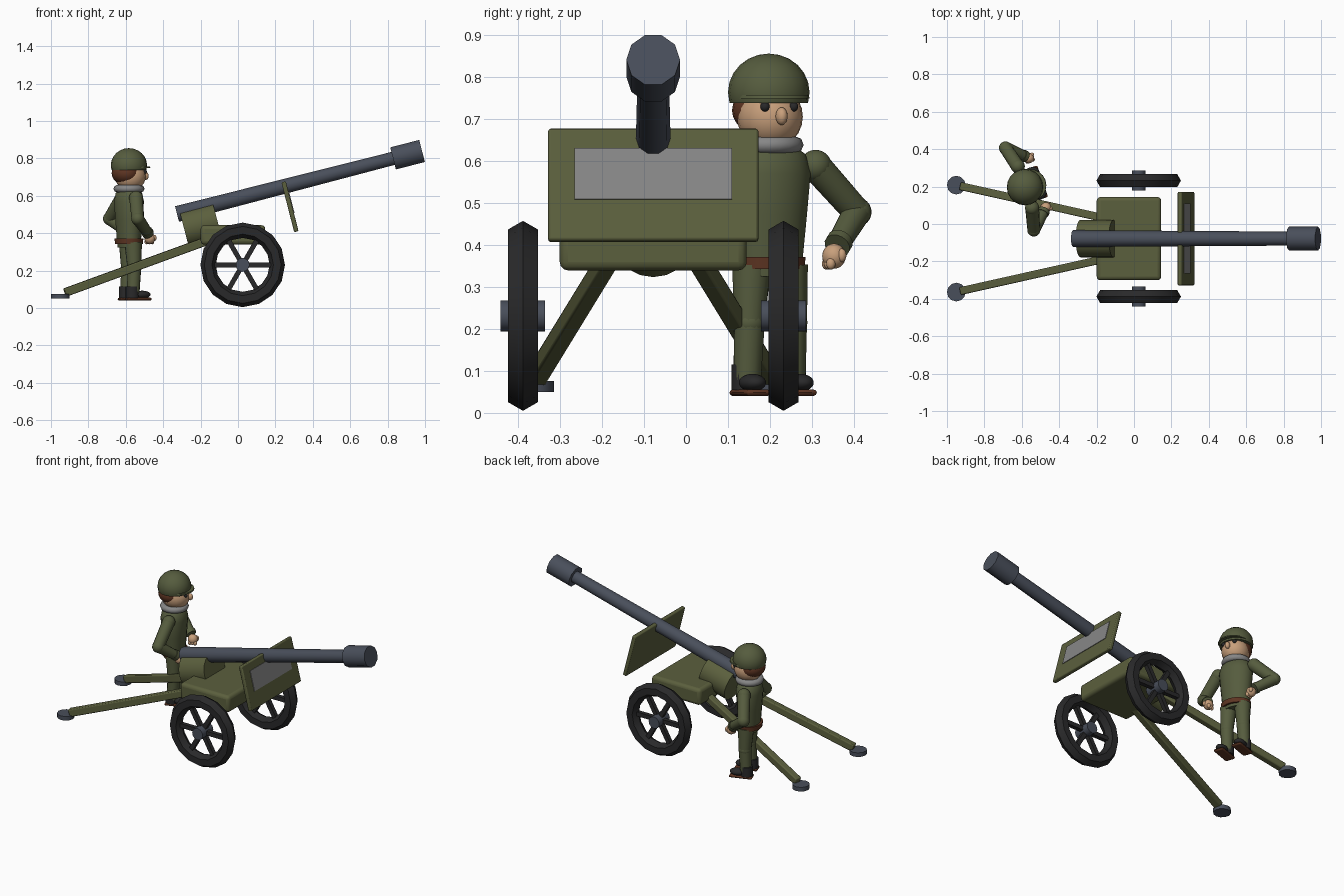
import bpy, bmesh
from math import radians, pi, cos, sin
from mathutils import Vector, Matrix

if "Cube" in bpy.data.objects:
    bpy.data.objects.remove(bpy.data.objects["Cube"])


def material(name, r, g, b):
    m = bpy.data.materials.new(name)
    m.use_nodes = True
    m.diffuse_color = (r, g, b, 1)
    m.node_tree.nodes["Principled BSDF"].inputs["Base Color"].default_value = (r, g, b, 1)
    return m


GREEN = material("olive paint", .105, .115, .047)
CLOTH = material("olive cloth", .092, .107, .048)
METAL = material("gunmetal", .066, .077, .103)
BLACK = material("tyre black", .022, .022, .023)
GREY = material("light grey", .24, .24, .24)
SKIN = material("skin", .58, .35, .2)
BROWN = material("brown leather", .11, .035, .016)
WORLD = Matrix()


def finish(bm, name, mat, matrix, bevel=0, segments=2, angle=35):
    bmesh.ops.recalc_face_normals(bm, faces=bm.faces[:])
    mesh = bpy.data.meshes.new(name)
    bm.to_mesh(mesh)
    bm.free()
    mesh.materials.append(mat)
    ob = bpy.data.objects.new(name, mesh)
    ob.matrix_world = matrix
    bpy.context.collection.objects.link(ob)
    if bevel:
        mod = ob.modifiers.new("rounded edges", "BEVEL")
        mod.width, mod.segments = bevel, segments
    bpy.ops.object.select_all(action="DESELECT")
    ob.select_set(True)
    bpy.context.view_layer.objects.active = ob
    bpy.ops.object.shade_smooth_by_angle(angle=radians(angle))
    return ob


def along(a, b):
    """Matrix centred between a and b with local z pointing at b."""
    a, b = Vector(a), Vector(b)
    return Matrix.Translation((a + b) / 2) @ (b - a).to_track_quat("Z", "Y").to_matrix().to_4x4()


def tube(name, a, b, r1, r2, mat, sides=16, frame=WORLD, angle=40):
    bm = bmesh.new()
    bmesh.ops.create_cone(bm, cap_ends=True, segments=sides, radius1=r1, radius2=r2,
                          depth=(Vector(b) - Vector(a)).length,
                          matrix=Matrix.Rotation(pi / 2, 4, "Z"))
    return finish(bm, name, mat, frame @ along(a, b), angle=angle)


def box(name, matrix, size, mat, bevel=0, segments=2):
    bm = bmesh.new()
    bmesh.ops.create_cube(bm, size=1, matrix=Matrix.Diagonal((*size, 1)))
    return finish(bm, name, mat, matrix, bevel, segments)


def ball(name, loc, size, mat, frame=WORLD, cut=None):
    """Ellipsoid with radii size; everything below local height cut is removed."""
    bm = bmesh.new()
    bmesh.ops.create_uvsphere(bm, u_segments=20, v_segments=12, radius=1,
                              matrix=Matrix.Diagonal((*size, 1)))
    if cut is not None:
        res = bmesh.ops.bisect_plane(bm, geom=bm.verts[:] + bm.edges[:] + bm.faces[:],
                                     plane_co=(0, 0, cut), plane_no=(0, 0, 1), clear_inner=True)
        bmesh.ops.holes_fill(bm, edges=[e for e in res["geom_cut"] if isinstance(e, bmesh.types.BMEdge)])
    return finish(bm, name, mat, frame @ Matrix.Translation(loc), angle=60)


def sweep(name, rings, mat, matrix, closed=False, angle=40):
    """Skin a list of equal-length point rings."""
    bm = bmesh.new()
    loops = [[bm.verts.new(p) for p in ring] for ring in rings]
    pairs = list(zip(loops, loops[1:])) + ([(loops[-1], loops[0])] if closed else [])
    for lo, hi in pairs:
        for i in range(len(lo)):
            j = (i + 1) % len(lo)
            bm.faces.new((lo[i], lo[j], hi[j], hi[i]))
    if not closed:
        bm.faces.new(loops[0])
        bm.faces.new(loops[-1])
    return finish(bm, name, mat, matrix, angle=angle)


def torus(name, matrix, major, minor, n, m, mat, angle=40):
    rings = []
    for i in range(n):
        a = 2 * pi * i / n
        ring = [(major + minor * cos(2 * pi * k / m), minor * sin(2 * pi * k / m)) for k in range(m)]
        rings.append([(r * cos(a), r * sin(a), z) for r, z in ring])
    return sweep(name, rings, mat, matrix, True, angle)


def lathe(name, profile, mat, frame, squash=1):
    rings = [[(r * squash * cos(k * pi / 10), r * sin(k * pi / 10), z) for k in range(20)]
             for r, z in profile]
    return sweep(name, rings, mat, frame, angle=50)


# --- Gun: everything is symmetric about this y ---
MID = -.078
breech = Vector((-.326, MID, .503))
tip = Vector((.984, MID, .84))
aim = (tip - breech).normalized()
pitch = Matrix.Rotation(-radians(14.4), 4, "Y")

tube("barrel", breech, tip - aim * .08, .045, .037, METAL, 10)
tube("muzzle", tip - aim * .16, tip, .064, .064, METAL, 10)
tube("cradle", (-.287, MID, .42), (-.11, MID, .466), .1, .1, GREEN, 20)
box("carriage", Matrix.Translation((-.027, MID, .391)), (.345, .445, .104), GREEN, .02, 3)

shield = Matrix.Translation((.278, MID, .5415)) @ pitch
box("shield", shield, (.024, .5, .275), GREEN, .006)
box("shield_panel", shield @ Matrix.Translation((.011, 0, .025)), (.009, .374, .125), GREY)

for side, label in ((1, "left"), (-1, "right")):
    # Wheel with rim, three crossing spoke bars and hub
    wheel = Matrix.Translation((.025, MID + side * .31, .231)) @ Matrix.Rotation(pi / 2, 4, "X")
    torus(label + "_tyre", wheel, .185, .041, 16, 6, BLACK)
    for k in range(3):
        box(f"{label}_spoke_{k + 1}", wheel @ Matrix.Rotation(k * pi / 3, 4, "Z"),
            (.36, .026, .026), BLACK)
    hub = Vector((.025, MID + side * .31, .231))
    reach = Vector((0, .053, 0))
    tube(label + "_hub", hub - reach, hub + reach, .037, .037, METAL, 12)
    # Trail leg and ground pad
    low, high = (-.925, MID + side * .28, .083), (-.11, MID + side * .098, .38)
    span = (Vector(high) - Vector(low)).length
    box(label + "_trail", along(low, high), (.042, .045, span), GREEN, .006)
    foot = Vector((-.95, MID + side * .286, .05))
    tube(label + "_trail_pad", foot, foot + Vector((0, 0, .026)), .05, .05, METAL, 12)

# --- Soldier: local +x is forward, local +y is his left ---
MAN = Matrix.Translation((-.583, .197, 0)) @ Matrix.Rotation(radians(19), 4, "Z")

lathe("tunic", [(.078, .325), (.083, .37), (.093, .47), (.102, .57), (.09, .615), (.05, .645)],
      CLOTH, MAN, .76)
lathe("belt", [(.086, .342), (.089, .371)], BROWN, MAN, .85)
torus("collar", MAN @ Matrix.Translation((0, 0, .638)), .063, .02, 20, 8, GREY, 60)

# Head, hair and helmet
ball("head", (.008, 0, .705), (.083, .078, .078), SKIN, MAN)
ball("hair", (-.016, 0, .72), (.077, .083, .062), BROWN, MAN)
ball("nose", (.094, 0, .706), (.017, .014, .021), SKIN, MAN)
ball("helmet", (0, 0, .763), (.097, .097, .092), CLOTH, MAN, -.025)
tube("helmet_peak", (.028, 0, .748), (.028, 0, .756), .088, .086, CLOTH, 20, MAN)

for side, label in ((1, "left"), (-1, "right")):
    ball(label + "_eye", (.077, side * .036, .729), (.011, .011, .012), BLACK, MAN)

    # Arm bent with the hand near the hip
    shoulder, elbow = Vector((0, side * .118, .588)), Vector((-.03, side * .232, .478))
    wrist, hand = Vector((.052, side * .157, .402)), Vector((.07, side * .14, .373))
    ball(label + "_shoulder", shoulder, (.038, .038, .038), CLOTH, MAN)
    tube(label + "_upper_arm", shoulder, elbow, .037, .034, CLOTH, 14, MAN)
    ball(label + "_elbow", elbow, (.035, .035, .035), CLOTH, MAN)
    tube(label + "_forearm", elbow, wrist, .034, .028, CLOTH, 14, MAN)
    tube(label + "_cuff", wrist.lerp(elbow, .1), wrist.lerp(elbow, -.06), .032, .032, CLOTH, 14, MAN)
    ball(label + "_hand", hand, (.029, .028, .03), SKIN, MAN)
    for k in range(3):
        ball(f"{label}_finger_{k + 1}", hand + Vector((.018 - k * .016, -side * .014, -.018)),
             (.011, .011, .014), SKIN, MAN)
    ball(label + "_thumb", hand + Vector((.022, side * .012, .002)), (.011, .011, .016), SKIN, MAN)

    # Leg, boot and sole
    hip, knee, ankle = (.008, side * .046, .35), (.012, side * .053, .215), (.005, side * .056, .075)
    tube(label + "_thigh", hip, knee, .047, .037, CLOTH, 14, MAN)
    ball(label + "_knee", knee, (.038, .038, .036), CLOTH, MAN)
    tube(label + "_shin", knee, ankle, .037, .033, CLOTH, 14, MAN)
    tube(label + "_boot", (0, side * .056, .055), (0, side * .056, .115), .036, .036, BLACK, 14, MAN)
    ball(label + "_toe", (.055, side * .06, .072), (.045, .031, .021), BLACK, MAN)
    box(label + "_sole", MAN @ Matrix.Translation((.032, side * .058, .048)),
        (.136, .062, .015), BROWN, .012)
